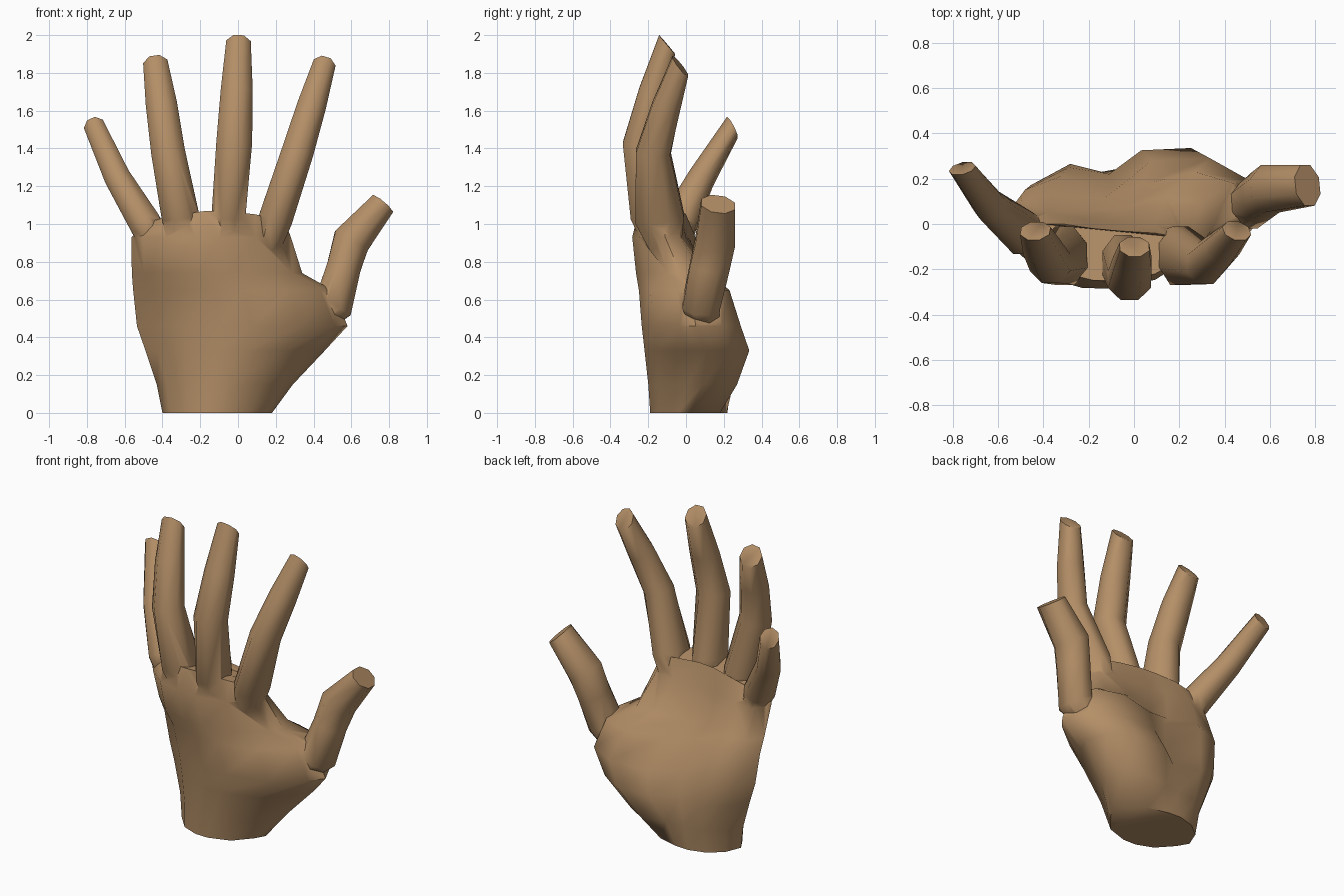
import bpy
import bmesh
import math
from mathutils import Vector

if "Cube" in bpy.data.objects:
    bpy.data.objects.remove(bpy.data.objects["Cube"])

skin = bpy.data.materials.new("tan skin")
skin.diffuse_color = (0.456, 0.275, 0.136, 1)
skin.use_nodes = True
skin.node_tree.nodes["Principled BSDF"].inputs["Base Color"].default_value = skin.diffuse_color


def loft(name, rings):
    """Closed mesh through a stack of equal-sized rings."""
    bm = bmesh.new()
    loops = [[bm.verts.new(p) for p in ring] for ring in rings]
    n = len(rings[0])
    for a, b in zip(loops, loops[1:]):
        for i in range(n):
            j = (i + 1) % n
            bm.faces.new((a[i], a[j], b[j], b[i]))
    bm.faces.new(loops[0][::-1])
    bm.faces.new(loops[-1])
    bmesh.ops.recalc_face_normals(bm, faces=bm.faces)
    mesh = bpy.data.meshes.new(name)
    bm.to_mesh(mesh)
    bm.free()
    mesh.materials.append(skin)
    obj = bpy.data.objects.new(name, mesh)
    bpy.context.collection.objects.link(obj)
    return obj


COLUMNS = (0, .07, .22, .40, .55, .78, .94, 1)


def palm_ring(z, xl, xr, front, side_l, side_r, back, drop=0):
    """Arched back of the hand, free profile on the palm side."""
    ring = []
    for u in COLUMNS:
        side = side_l + (side_r - side_l) * u
        arch = 1 - abs(2 * u - 1) ** 2.7
        ring.append((xl + (xr - xl) * u, side + (front - side) * arch,
                     z - drop * (2 * u - 1) ** 2))
    for u, y in reversed(list(zip(COLUMNS[1:-1], back))):
        ring.append((xl + (xr - xl) * u, y, z - drop * (2 * u - 1) ** 2))
    return ring


def digit(name, stations, tilt=0.65):
    """Eight-sided finger; station = centre x, y, z, half width, half depth."""
    pts = [Vector(s[:3]) for s in stations]
    rings = []
    for i, s in enumerate(stations):
        t = (pts[min(i + 1, len(pts) - 1)] - pts[max(i - 1, 0)]).normalized()
        depth = Vector((0, 1, 0))
        depth = (depth - t * depth.dot(t)).normalized()
        width = depth.cross(t)
        slant = tilt if i == len(stations) - 1 else 0  # sloped fingertip
        ring = []
        for k in range(8):
            a = math.radians(22.5 + 45 * k)
            d = s[4] * 1.08 * math.sin(a)
            ring.append(pts[i] + width * (s[3] * 1.08 * math.cos(a))
                        + depth * d - t * (d * slant))
        rings.append(ring)
    return loft(name, rings)


# Palm and wrist
hand = loft("hand", [
    palm_ring(0.00, -0.40, 0.18, -0.19, 0.02, 0.02, (.12, .19, .22, .215, .18, .10)),
    palm_ring(0.15, -0.43, 0.29, -0.20, 0.04, 0.09, (.13, .22, .23, .25, .27, .20)),
    palm_ring(0.33, -0.49, 0.46, -0.22, 0.06, 0.11, (.17, .265, .22, .325, .335, .24)),
    palm_ring(0.46, -0.535, 0.58, -0.235, 0.07, 0.05, (.17, .25, .17, .28, .29, .19)),
    palm_ring(0.65, -0.555, 0.50, -0.25, 0.05, 0.04, (.15, .21, .11, .17, .23, .18)),
    palm_ring(0.74, -0.562, 0.34, -0.265, 0.02, -0.03, (.10, .13, .06, .07, .12, .09)),
    palm_ring(0.93, -0.565, 0.28, -0.285, -0.05, -0.11, (.02, .05, .02, .01, .00, -.03)),
    palm_ring(1.07, -0.47, 0.25, -0.25, -0.07, -0.12, (.00, .00, -.02, -.03, -.04, -.06), 0.06),
])

# Fingers and thumb
digits = [
    digit("little_finger", [(-.40, -.06, .80, .06, .06), (-.49, -.04, 1.0, .085, .095),
                            (-.635, .08, 1.24, .07, .07), (-.757, .245, 1.51, .055, .05)]),
    digit("ring_finger", [(-.27, -.10, .80, .06, .06), (-.305, -.14, 1.04, .10, .13),
                          (-.37, -.17, 1.38, .09, .09), (-.405, -.105, 1.63, .083, .075),
                          (-.435, -.03, 1.84, .065, .055)]),
    digit("middle_finger", [(-.06, -.12, .80, .06, .06), (-.05, -.17, 1.05, .09, .125),
                            (-.02, -.245, 1.43, .095, .09), (-.007, -.175, 1.70, .085, .075),
                            (.002, -.10, 1.95, .065, .055)]),
    digit("index_finger", [(.13, -.09, .80, .06, .06), (.20, -.14, 1.03, .09, .13),
                           (.315, -.175, 1.38, .085, .09), (.388, -.105, 1.62, .077, .075),
                           (.453, -.03, 1.835, .06, .055)]),
    digit("thumb", [(.36, .11, .42, .06, .06), (.505, .08, .57, .105, .10),
                    (.56, .125, .77, .09, .105), (.60, .155, .91, .10, .105),
                    (.765, .17, 1.105, .07, .09)], 0.1),
]

# Fuse the digits into the palm
bpy.context.view_layer.objects.active = hand
for d in digits:
    mod = hand.modifiers.new("fuse", "BOOLEAN")
    mod.operation = "UNION"
    mod.solver = "EXACT"
    mod.object = d
    bpy.ops.object.modifier_apply(modifier=mod.name)
    bpy.data.objects.remove(d)

# Smooth shading with crisp edges
hand.select_set(True)
bpy.ops.object.shade_smooth_by_angle(angle=math.radians(58))
